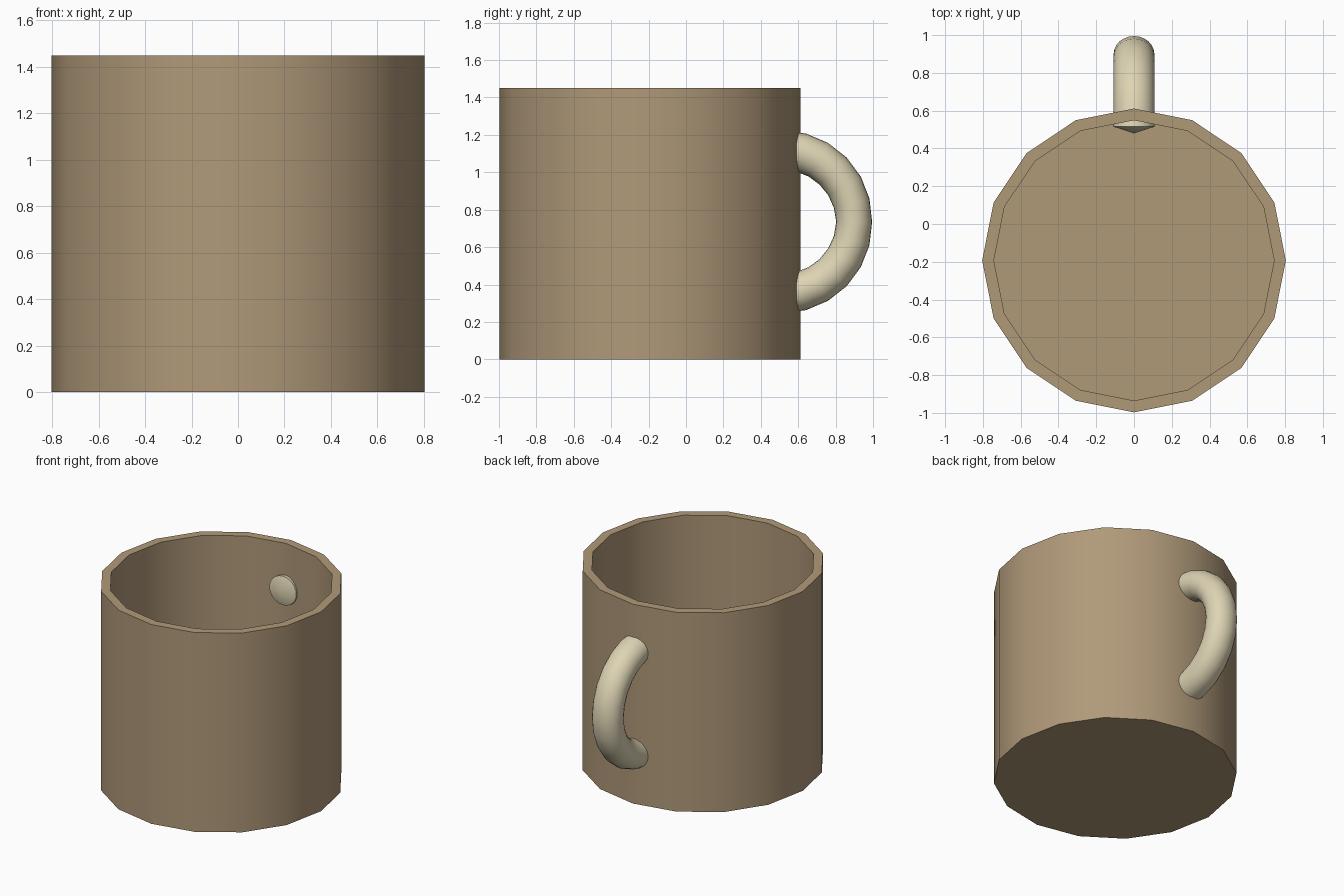
import bpy, bmesh, math
from mathutils import Vector

if "Cube" in bpy.data.objects:
    bpy.data.objects.remove(bpy.data.objects["Cube"])

MUG_Y = -0.193     # centre of the mug body
SIDES = 16
HEIGHT = 1.45


def material(name, rgb):
    m = bpy.data.materials.new(name)
    m.diffuse_color = (*rgb, 1)
    m.use_nodes = True
    m.node_tree.nodes["Principled BSDF"].inputs["Base Color"].default_value = m.diffuse_color
    return m


def loft(name, rings, mat, angle, start_tip=None, end_tip=None):
    """Skin a list of equal point rings; close each end flat or to a tip."""
    bm = bmesh.new()
    vr = [[bm.verts.new(p) for p in ring] for ring in rings]
    n = len(vr[0])
    for a, b in zip(vr, vr[1:]):
        for i in range(n):
            j = (i + 1) % n
            bm.faces.new((a[i], a[j], b[j], b[i]))
    for ring, tip in ((vr[0], start_tip), (vr[-1], end_tip)):
        if tip is None:
            bm.faces.new(ring)
        else:
            t = bm.verts.new(tip)
            for i in range(n):
                bm.faces.new((ring[i], ring[(i + 1) % n], t))
    bmesh.ops.recalc_face_normals(bm, faces=bm.faces)
    me = bpy.data.meshes.new(name)
    bm.to_mesh(me)
    bm.free()
    ob = bpy.data.objects.new(name, me)
    bpy.context.collection.objects.link(ob)
    me.materials.append(mat)
    bpy.ops.object.select_all(action='DESELECT')
    ob.select_set(True)
    bpy.context.view_layer.objects.active = ob
    bpy.ops.object.shade_smooth_by_angle(angle=math.radians(angle))
    return ob


brown = material("clay_brown", (0.434, 0.319, 0.191))
cream = material("cream", (0.73, 0.66, 0.456))

# Mug body: outer wall, rim, inner wall and floor
profile = [(0.804, 0), (0.804, HEIGHT), (0.742, HEIGHT), (0.742, 0.06)]
steps = [2 * math.pi * i / SIDES for i in range(SIDES)]
loft("mug_body",
     [[Vector((r * math.sin(a), MUG_Y + r * math.cos(a), z)) for a in steps]
      for r, z in profile], brown, 30)

# Handle: half ring of slightly oval section, ends poking through the wall
HY, HZ, R = 0.515, 0.735, 0.384
ARC, SEC = 12, 24
rings = []
for k in range(ARC + 1):
    t = -math.pi / 2 + math.pi * k / ARC
    rad = 0.096 + 0.009 * abs(math.sin(t))
    ring = []
    for s in range(SEC):
        u = 2 * math.pi * s / SEC
        d = R + rad * math.cos(u)
        ring.append(Vector((0.108 * math.sin(u), HY + d * math.cos(t), HZ + d * math.sin(t))))
    rings.append(ring)
loft("handle", rings, cream, 40,
     Vector((0, 0.48, HZ - R)), Vector((0, 0.48, HZ + R)))
